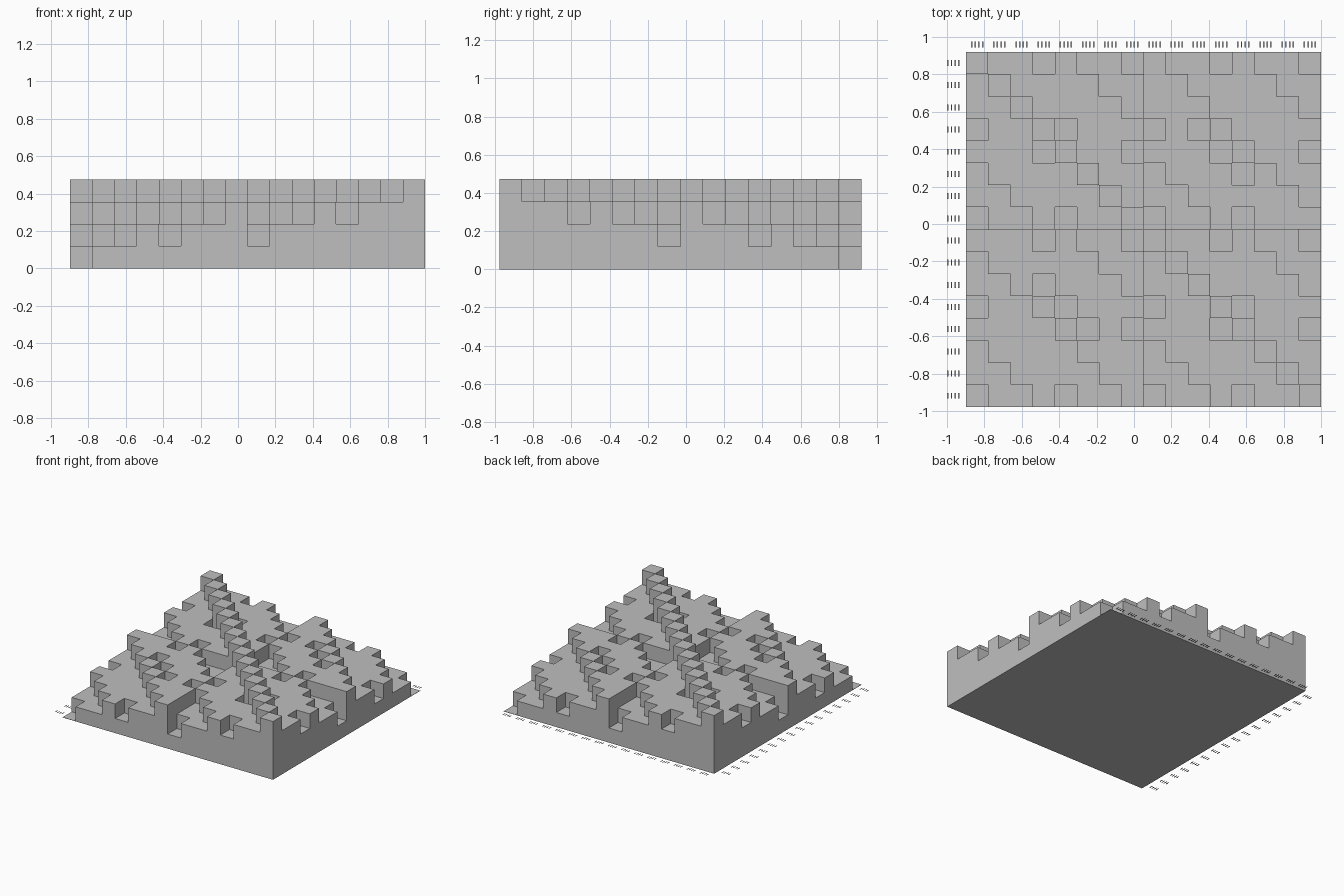
import bpy
import bmesh

N = 16
CELL = 0.1186           # width of a cell and height of one step
LEFT, BACK = -0.898, 0.92

cube = bpy.data.objects.get("Cube")
if cube:
    bpy.data.objects.remove(cube, do_unlink=True)

grey = bpy.data.materials.new("plain_grey")
grey.diffuse_color = (0.52, 0.52, 0.52, 1)
grey.use_nodes = True
grey.node_tree.nodes["Principled BSDF"].inputs["Base Color"].default_value = grey.diffuse_color


def finish(name, bm):
    """Turn a bmesh into a grey object with flat faces."""
    bmesh.ops.remove_doubles(bm, verts=bm.verts, dist=0.0001)
    mesh = bpy.data.meshes.new(name)
    bm.to_mesh(mesh)
    bm.free()
    mesh.materials.append(grey)
    obj = bpy.data.objects.new(name, mesh)
    bpy.context.collection.objects.link(obj)


def common_length(a, b):
    """Length of the longest common subsequence of two bit strings."""
    if not a or not b:
        return 0
    if a[0] == b[0]:
        return 1 + common_length(a[1:], b[1:])
    return max(common_length(a[1:], b), common_length(a, b[1:]))


bits = [format(n, "04b") for n in range(N)]
steps = [[common_length(a, b) for b in bits] for a in bits]


def height(row, col):
    """Top of a cell; the empty corners keep a paper-thin floor."""
    if 0 <= row < N and 0 <= col < N:
        return max(steps[row][col] * CELL, 0.002)
    return 0.0


# Stepped terrain: a closed shell of tops, exposed walls and floor
bm = bmesh.new()


def quad(*points):
    bm.faces.new([bm.verts.new(p) for p in points])


for row in range(N):
    for col in range(N):
        x0, y1 = LEFT + col * CELL, BACK - row * CELL
        x1, y0 = x0 + CELL, y1 - CELL
        top = height(row, col)
        corners = [(x0, y0), (x1, y0), (x1, y1), (x0, y1)]
        quad(*[(x, y, top) for x, y in corners])
        quad(*[(x, y, 0) for x, y in reversed(corners)])
        # Walls in the order front, right, back, left
        for side, (dr, dc) in enumerate([(1, 0), (0, 1), (-1, 0), (0, -1)]):
            low = height(row + dr, col + dc)
            if low < top:
                a, b = corners[side], corners[(side + 1) % 4]
                quad((*a, low), (*b, low), (*b, top), (*a, top))
finish("stepped_terrain", bm)


# Scale marks: four fine ticks beside each row and column, at floor level
def tick_group(bm, cx, cy):
    for k in range(4):
        x = cx + (k - 1.5) * 0.0195
        pts = [(x - 0.004, cy - 0.016), (x + 0.004, cy - 0.016),
               (x + 0.004, cy + 0.016), (x - 0.004, cy + 0.016)]
        bm.faces.new([bm.verts.new((px, py, 0.001)) for px, py in pts])


for name, along_x in (("column_ticks", True), ("row_ticks", False)):
    bm = bmesh.new()
    for n in range(N):
        offset = (n + 0.5) * CELL
        if along_x:
            tick_group(bm, LEFT + offset, 0.961)
        else:
            tick_group(bm, -0.966, BACK - offset)
    finish(name, bm)
